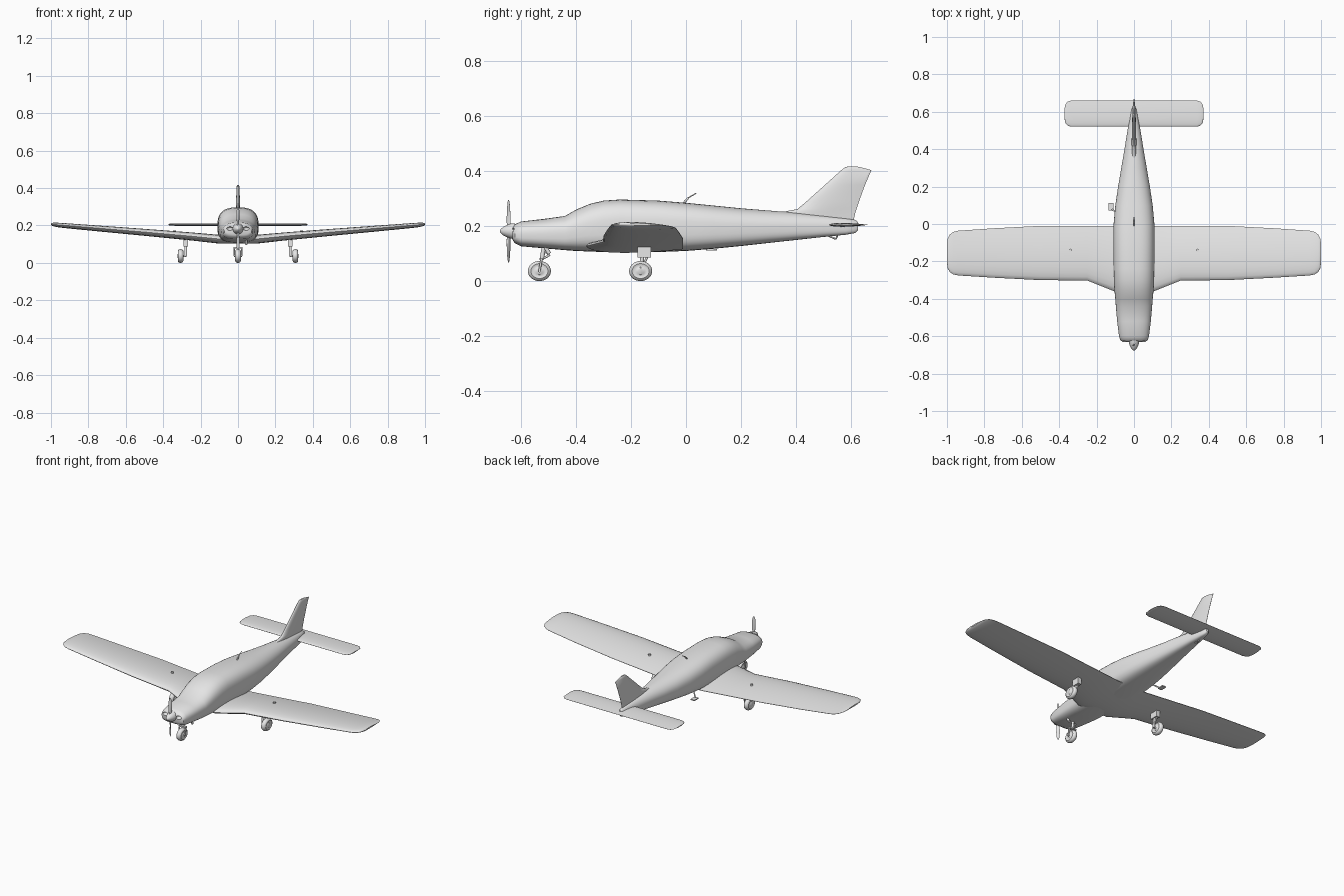
import bpy, bmesh, math
from mathutils import Vector, Matrix

cube = bpy.data.objects.get("Cube")
if cube:
    bpy.data.objects.remove(cube, do_unlink=True)

paint = bpy.data.materials.new("light grey")
paint.use_nodes = True
GREY = (0.8, 0.8, 0.8, 1)
paint.diffuse_color = GREY
for node in paint.node_tree.nodes:
    if node.type == 'BSDF_PRINCIPLED':
        node.inputs["Base Color"].default_value = GREY


def finish(obj, angle=40):
    """Paint the part and smooth it, keeping its hard edges."""
    obj.data.materials.clear()
    obj.data.materials.append(paint)
    bpy.ops.object.select_all(action='DESELECT')
    obj.select_set(True)
    bpy.context.view_layer.objects.active = obj
    bpy.ops.object.shade_smooth_by_angle(angle=math.radians(angle))
    return obj


def loft(name, rings, matrix=None):
    """Skin a row of equal rings and close both ends."""
    bm = bmesh.new()
    loops = [[bm.verts.new(p) for p in ring] for ring in rings]
    for a, b in zip(loops, loops[1:]):
        for i in range(len(a)):
            j = (i + 1) % len(a)
            bm.faces.new((a[i], a[j], b[j], b[i]))
    bm.faces.new(loops[0])
    bm.faces.new(loops[-1])
    bmesh.ops.recalc_face_normals(bm, faces=bm.faces)
    if matrix:
        bm.transform(matrix)
    mesh = bpy.data.meshes.new(name)
    bm.to_mesh(mesh)
    bm.free()
    obj = bpy.data.objects.new(name, mesh)
    bpy.context.collection.objects.link(obj)
    return finish(obj)


def lathe(name, profile, location, axis='Y', stretch=1.0, steps=28):
    """Turn (distance, radius) pairs around the x or y axis."""
    rings = []
    for dist, r in profile:
        ring = []
        for k in range(steps):
            a = math.tau * k / steps
            u, w = r * math.cos(a), r * math.sin(a) * stretch
            ring.append(Vector((dist, u, w) if axis == 'X' else (u, dist, w)))
        rings.append(ring)
    return loft(name, rings, Matrix.Translation(location))


def rod(name, start, end, radius, sides=12):
    """Round bar between two points."""
    start, end = Vector(start), Vector(end)
    bpy.ops.mesh.primitive_cylinder_add(vertices=sides, radius=radius,
                                        depth=(end - start).length,
                                        location=(start + end) / 2)
    obj = bpy.context.object
    obj.name = name
    obj.rotation_euler = (end - start).to_track_quat('Z', 'Y').to_euler()
    return finish(obj)


def block(name, location, size):
    bpy.ops.mesh.primitive_cube_add(size=1, location=location)
    obj = bpy.context.object
    obj.name = name
    obj.scale = size
    return finish(obj)


def airfoil(lead, trail, thick, droop=0.0, steps=12):
    """Closed section as (along chord, height) pairs."""
    upper, lower = [], []
    for k in range(steps + 1):
        t = (1 - math.cos(math.pi * k / steps)) / 2
        half = thick * (1.3 * math.sqrt(t) * (1 - t) + 0.03 * t)
        y, sag = lead + (trail - lead) * t, -droop * t * t
        upper.append((y, sag + half))
        lower.append((y, sag - half))
    return upper + lower[:0:-1]


def flat_surface(name, stations):
    """Wing-like part through both sides from (x, lead, trail, z, thick, droop)."""
    both = [(-s[0],) + s[1:] for s in reversed(stations)] + stations
    return loft(name, [[Vector((x, y, z + h)) for y, h in airfoil(le, te, th, dr)]
                       for x, le, te, z, th, dr in both])


# Fuselage: y, half width, bottom, top, roundness of the upper half
BODY = [
    (-.63, .06, .15, .195, 2.2), (-.622, .073, .138, .207, 2.3),
    (-.6, .08, .127, .217, 2.4), (-.52, .09, .12, .226, 2.4),
    (-.44, .097, .113, .237, 2.4), (-.4, .1, .11, .26, 2.4),
    (-.35, .105, .108, .281, 2.5), (-.3, .108, .106, .293, 2.6),
    (-.24, .109, .105, .297, 2.7), (-.1, .11, .106, .293, 2.7),
    (0, .109, .11, .285, 2.6), (.1, .1, .118, .275, 2.4),
    (.2, .085, .128, .265, 2.2), (.3, .068, .139, .257, 2),
    (.4, .051, .15, .249, 2), (.5, .035, .161, .238, 2),
    (.58, .021, .169, .228, 2), (.615, .014, .175, .223, 2),
    (.625, .008, .185, .215, 2)]


def body_ring(y, half, bottom, top, power, steps=40):
    mid, ring = (bottom + top) / 2, []
    for k in range(steps):
        a = math.tau * k / steps
        c, s = math.cos(a), math.sin(a)
        e = 2 / (power if s >= 0 else 3.4)
        ring.append(Vector((math.copysign(abs(c) ** e, c) * half, y,
                            mid + math.copysign(abs(s) ** e, s) * (top - bottom) / 2)))
    return ring


fuselage = loft("fuselage", [body_ring(*s) for s in BODY])

# Cooling inlets cut into the cowl
for side in (-1, 1):
    bpy.ops.mesh.primitive_uv_sphere_add(segments=20, ring_count=10, radius=1,
                                         location=(side * .044, -.632, .184))
    cutter = bpy.context.object
    cutter.scale = (.018, .02, .01)
    cutter.hide_render = True
    cut = fuselage.modifiers.new("inlet", 'BOOLEAN')
    cut.operation, cut.solver, cut.object = 'DIFFERENCE', 'EXACT', cutter
    bpy.context.view_layer.objects.active = fuselage
    bpy.ops.object.modifier_move_to_index(modifier=cut.name, index=0)
    bpy.ops.object.modifier_apply(modifier=cut.name)
    bpy.data.objects.remove(cutter, do_unlink=True)

# Wing with root fillet, dihedral and rounded tips
flat_surface("wing", [
    (.1, -.362, -.01, .128, .046, .01), (.25, -.302, -.01, .143, .042, .012),
    (.5, -.3, -.01, .165, .036, .012), (.75, -.287, -.023, .186, .03, .012),
    (.94, -.275, -.036, .202, .025, .01), (.965, -.27, -.042, .204, .023, .008),
    (.985, -.257, -.056, .206, .019, .006), (.996, -.237, -.078, .207, .014, .004),
    (1, -.21, -.105, .207, .008, .002)])

# Tailplane
flat_surface("tailplane", [
    (.01, .52, .66, .205, .014, 0), (.335, .52, .66, .205, .013, 0),
    (.355, .526, .654, .205, .011, 0), (.367, .54, .64, .205, .008, 0),
    (.371, .56, .62, .205, .005, 0)])

# Fin with dorsal fillet: z, lead, trail, thickness
FIN = [(.2, .3, .604, .024), (.25, .34, .616, .024), (.262, .405, .62, .023),
       (.29, .438, .629, .022), (.35, .505, .651, .019), (.404, .565, .674, .016),
       (.413, .577, .64, .012), (.417, .588, .622, .007)]
loft("fin", [[Vector((h, y, z)) for y, h in airfoil(le, te, th)]
             for z, le, te, th in FIN])

# Spinner and two-blade propeller
HUB = Vector((0, -.645, .182))
lathe("spinner", [(-.032, .001), (-.029, .007), (-.02, .015), (-.006, .022),
                  (.008, .027), (.022, .029)], HUB)
for name, turn in (("upper_blade", 0), ("lower_blade", math.pi)):
    rings = []
    for dist, chord, thick, pitch in [(.01, .01, .008, 60), (.035, .018, .006, 50),
                                      (.07, .02, .004, 38), (.1, .016, .003, 30),
                                      (.114, .007, .002, 28)]:
        twist = Matrix.Rotation(math.radians(pitch), 3, 'Z')
        rings.append([twist @ Vector((c, h, dist))
                      for c, h in airfoil(-chord / 2, chord / 2, thick, steps=6)])
    loft(name, rings, Matrix.Translation(HUB) @ Matrix.Rotation(turn, 4, 'Y'))

# Tyre outline, used for all three wheels
HALF = [(.016, .012), (.013, .016), (.013, .026), (.015, .031), (.011, .038), (.004, .042)]
TYRE = [(-d, r) for d, r in HALF] + HALF[::-1]


def wheel(name, x, y):
    lathe(name, TYRE, (x, y, .037), axis='X', stretch=.87)


# Nose gear
wheel("nose_wheel", 0, -.533)
rod("nose_strut", (0, -.515, .135), (0, -.524, .08), .008)
block("nose_fork_crown", (0, -.525, .081), (.046, .016, .008))
rod("nose_axle", (-.022, -.533, .037), (.022, -.533, .037), .005)
for side in (-1, 1):
    rod("nose_fork_arm", (side * .021, -.525, .082), (side * .021, -.533, .037), .004)
rod("nose_link_upper", (0, -.513, .108), (0, -.495, .096), .004)
rod("nose_link_lower", (0, -.495, .096), (0, -.518, .083), .004)
rod("exhaust_pipe", (.045, -.515, .13), (.045, -.497, .1), .007)

# Main gear
for side, word in ((1, "left"), (-1, "right")):
    wheel(word + "_main_wheel", side * .307, -.165)
    block(word + "_gear_housing", (side * .279, -.152, .112), (.024, .05, .05))
    rod(word + "_main_strut", (side * .279, -.155, .12), (side * .279, -.165, .034), .007)
    rod(word + "_axle", (side * .277, -.165, .037), (side * .307, -.165, .037), .006)
    rod(word + "_gear_link", (side * .279, -.14, .09), (side * .279, -.16, .05), .004)
    rod(word + "_fuel_cap", (side * .34, -.14, .163), (side * .34, -.14, .173), .008)

# Small fittings
rod("roof_antenna", (0, -.012, .28), (0, .008, .303), .004)
rod("antenna_whip", (0, .008, .303), (0, .037, .32), .002)
rod("step_leg", (-.085, .05, .14), (-.118, .08, .116), .004)
block("step_pad", (-.122, .092, .114), (.026, .04, .006))
rod("tail_skid", (0, .515, .166), (0, .545, .153), .003)
rod("tail_skid_brace", (0, .545, .153), (0, .552, .17), .003)
